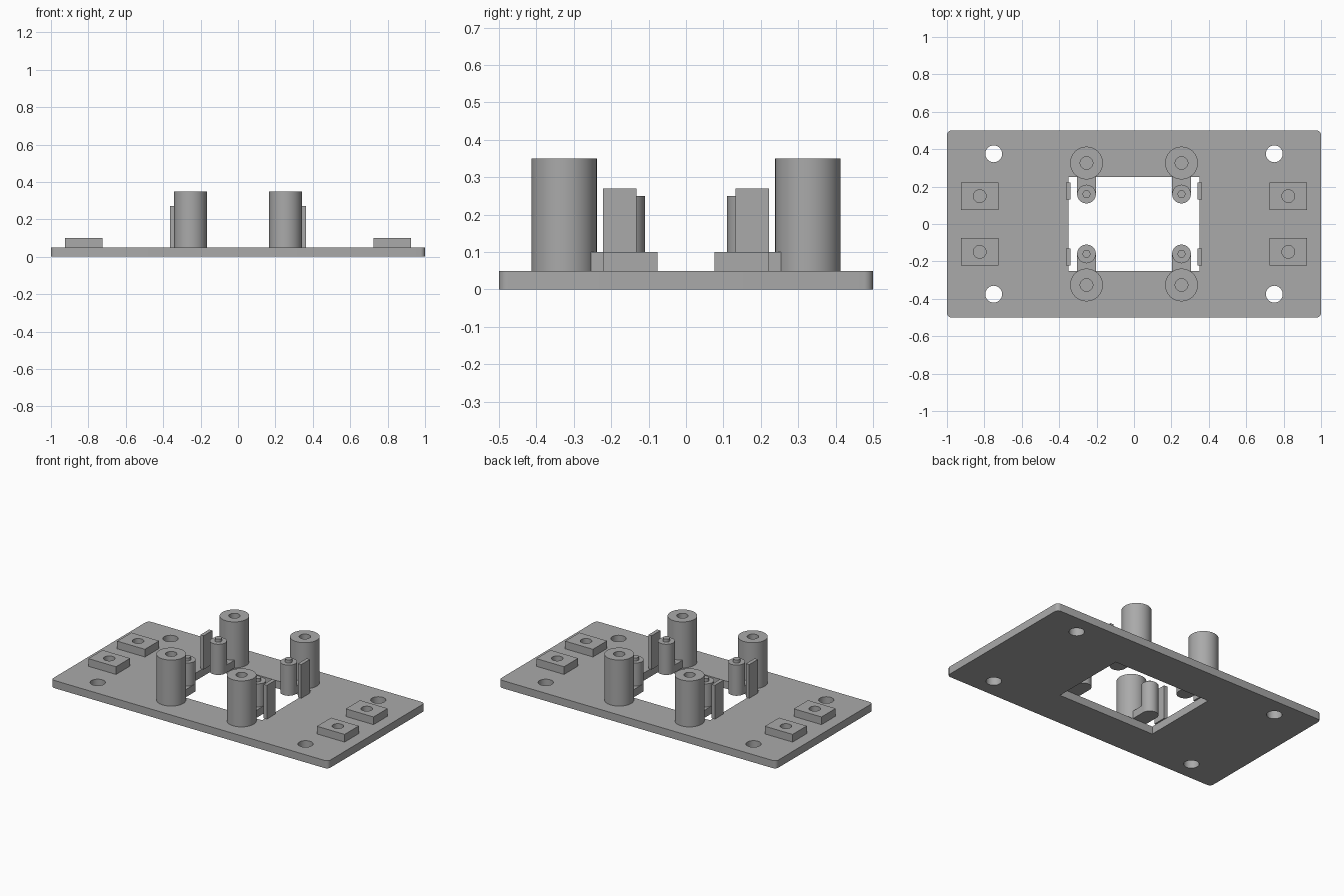
import bpy
import math

if "Cube" in bpy.data.objects:
    bpy.data.objects.remove(bpy.data.objects["Cube"], do_unlink=True)

grey = bpy.data.materials.new("plain_grey")
grey.use_nodes = True
COLOR = (0.4, 0.4, 0.4, 1)
grey.diffuse_color = COLOR
grey.node_tree.nodes["Principled BSDF"].inputs["Base Color"].default_value = COLOR


def finish(name):
    ob = bpy.context.object
    ob.name = name
    ob.data.name = name
    ob.data.materials.append(grey)
    return ob


def box(name, x0, x1, y0, y1, z0, z1):
    bpy.ops.mesh.primitive_cube_add(
        size=1, location=((x0 + x1) / 2, (y0 + y1) / 2, (z0 + z1) / 2))
    bpy.context.object.scale = (x1 - x0, y1 - y0, z1 - z0)
    bpy.ops.object.transform_apply(location=True, rotation=False, scale=True)
    return finish(name)


def cylinder(name, x, y, radius, z0, z1):
    bpy.ops.mesh.primitive_cylinder_add(
        vertices=48, radius=radius, depth=z1 - z0, location=(x, y, (z0 + z1) / 2))
    bpy.ops.object.transform_apply(location=True, rotation=False, scale=False)
    bpy.ops.object.shade_smooth_by_angle(angle=math.radians(30))
    return finish(name)


def activate(ob):
    bpy.ops.object.select_all(action="DESELECT")
    ob.select_set(True)
    bpy.context.view_layer.objects.active = ob


def combine(ob, other, operation="DIFFERENCE"):
    """Apply a boolean and remove the tool object."""
    activate(ob)
    mod = ob.modifiers.new("boolean", "BOOLEAN")
    mod.operation = operation
    mod.solver = "EXACT"
    mod.object = other
    bpy.ops.object.modifier_apply(modifier=mod.name)
    bpy.data.objects.remove(other, do_unlink=True)


PLATE_TOP = 0.05

# Base plate with rounded vertical corners
plate = box("base_plate", -1, 1, -0.5, 0.5, 0, PLATE_TOP)
bevel = plate.modifiers.new("corners", "BEVEL")
bevel.width = 0.025
bevel.segments = 6
bevel.limit_method = "WEIGHT"
weights = plate.data.attributes.new("bevel_weight_edge", "FLOAT", "EDGE")
for edge in plate.data.edges:
    a, b = (plate.data.vertices[i].co for i in edge.vertices)
    weights.data[edge.index].value = 1.0 if abs(a.z - b.z) > 0.01 else 0.0
activate(plate)
bpy.ops.object.modifier_apply(modifier=bevel.name)

# Central opening and the four mounting holes
combine(plate, box("opening_cutter", -0.35, 0.35, -0.252, 0.252, -0.1, 0.2))
for sx in (-1, 1):
    for sy in (-1, 1):
        combine(plate, cylinder("hole_cutter", sx * 0.75, sy * 0.375, 0.045, -0.1, 0.2))
activate(plate)
bpy.ops.object.shade_smooth_by_angle(angle=math.radians(30))

for sx, side in ((1, "left"), (-1, "right")):
    for sy, end in ((-1, "front"), (1, "back")):
        tag = f"{end}_{side}"
        px, post_y, pin_y = sx * 0.254, sy * 0.326, sy * 0.16

        # Tall hollow post, with the tongue that carries the pin
        post = cylinder("post_" + tag, px, post_y, 0.0875, PLATE_TOP, 0.35)
        ys = sorted((pin_y, post_y))
        tongue = box("tongue", px - 0.05, px + 0.05, ys[0], ys[1], PLATE_TOP, 0.1)
        combine(post, tongue, "UNION")
        combine(post, cylinder("bore_cutter", px, post_y, 0.034, 0.1, 0.5))
        activate(post)
        bpy.ops.object.shade_smooth_by_angle(angle=math.radians(30))

        # Stepped locating pin
        cylinder("pin_" + tag, px, pin_y, 0.05, PLATE_TOP, 0.25)
        cylinder("pin_tip_" + tag, px, pin_y, 0.021, 0.25, 0.27)

        # Thin upright tab on the edge of the opening
        xs = sorted((sx * 0.34, sx * 0.364))
        ys = sorted((sy * 0.132, sy * 0.222))
        box("tab_" + tag, xs[0], xs[1], ys[0], ys[1], PLATE_TOP, 0.27)

        # Low block with a blind hole
        bx, by = sx * 0.825, sy * 0.149
        block = box("block_" + tag, bx - 0.1, bx + 0.1, by - 0.073, by + 0.073,
                    PLATE_TOP, 0.1)
        combine(block, cylinder("bore_cutter", bx, by, 0.034, 0.055, 0.2))
        activate(block)
        bpy.ops.object.shade_smooth_by_angle(angle=math.radians(30))
